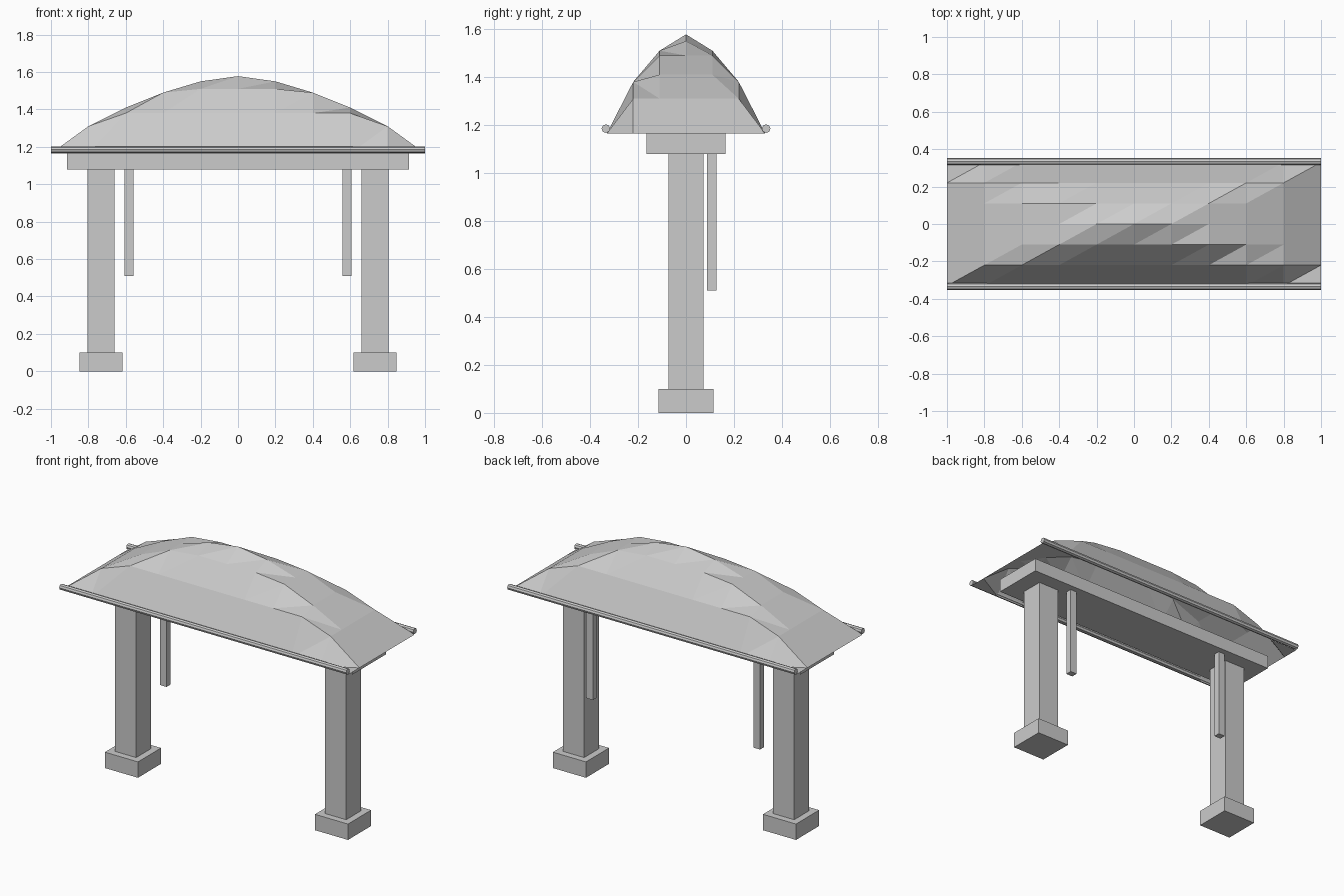
import bpy, bmesh, math

if "Cube" in bpy.data.objects:
    bpy.data.objects.remove(bpy.data.objects["Cube"])

grey = bpy.data.materials.new("plain grey")
grey.diffuse_color = (0.6, 0.6, 0.6, 1)
grey.use_nodes = True
grey.node_tree.nodes["Principled BSDF"].inputs["Base Color"].default_value = grey.diffuse_color


def finish(name, bm):
    mesh = bpy.data.meshes.new(name)
    bm.to_mesh(mesh)
    bm.free()
    mesh.materials.append(grey)
    obj = bpy.data.objects.new(name, mesh)
    bpy.context.collection.objects.link(obj)
    return obj


def box(name, x, y, z, sx, sy, z_top):
    """Box centred on x, y that reaches from z up to z_top."""
    bm = bmesh.new()
    bmesh.ops.create_cube(bm, size=1)
    bmesh.ops.scale(bm, verts=bm.verts, vec=(sx, sy, z_top - z))
    bmesh.ops.translate(bm, verts=bm.verts, vec=(x, y, (z + z_top) / 2))
    return finish(name, bm)


# Feet, posts and hanging bars on both sides
for side, s in (("left", -1), ("right", 1)):
    box(side + "_foot", s * 0.732, 0, 0, 0.23, 0.23, 0.10)
    box(side + "_post", s * 0.732, 0, 0.10, 0.146, 0.146, 1.08)
    box(side + "_hanging_bar", s * 0.583, 0.108, 0.51, 0.046, 0.04, 1.08)

# Cross beam
box("cross_beam", 0, 0, 1.08, 1.83, 0.33, 1.165)

# Domed roof sheet: height is the lower of the long and the short arch
long_arch = [1.578, 1.55, 1.49, 1.41, 1.31, 1.165]
short_arch = [1.578, 1.51, 1.38, 1.165]
bm = bmesh.new()
grid = [[bm.verts.new((i * 0.2, j * 0.11, min(long_arch[abs(i)], short_arch[abs(j)])))
         for j in range(-3, 4)] for i in range(-5, 6)]
for i in range(10):
    for j in range(6):
        a, b = grid[i][j], grid[i + 1][j]
        c, d = grid[i + 1][j + 1], grid[i][j + 1]
        bm.faces.new((a, b, c))
        bm.faces.new((a, c, d))
finish("domed_roof", bm)

# Round eave rails along the long edges
for side, s in (("front", -1), ("back", 1)):
    bm = bmesh.new()
    bmesh.ops.create_cone(bm, cap_ends=True, segments=8, radius1=0.018, radius2=0.018, depth=2)
    for v in bm.verts:
        x, y, z = v.co
        v.co = (z, y + s * 0.334, 1.185 - x)
    finish(side + "_eave_rail", bm)
